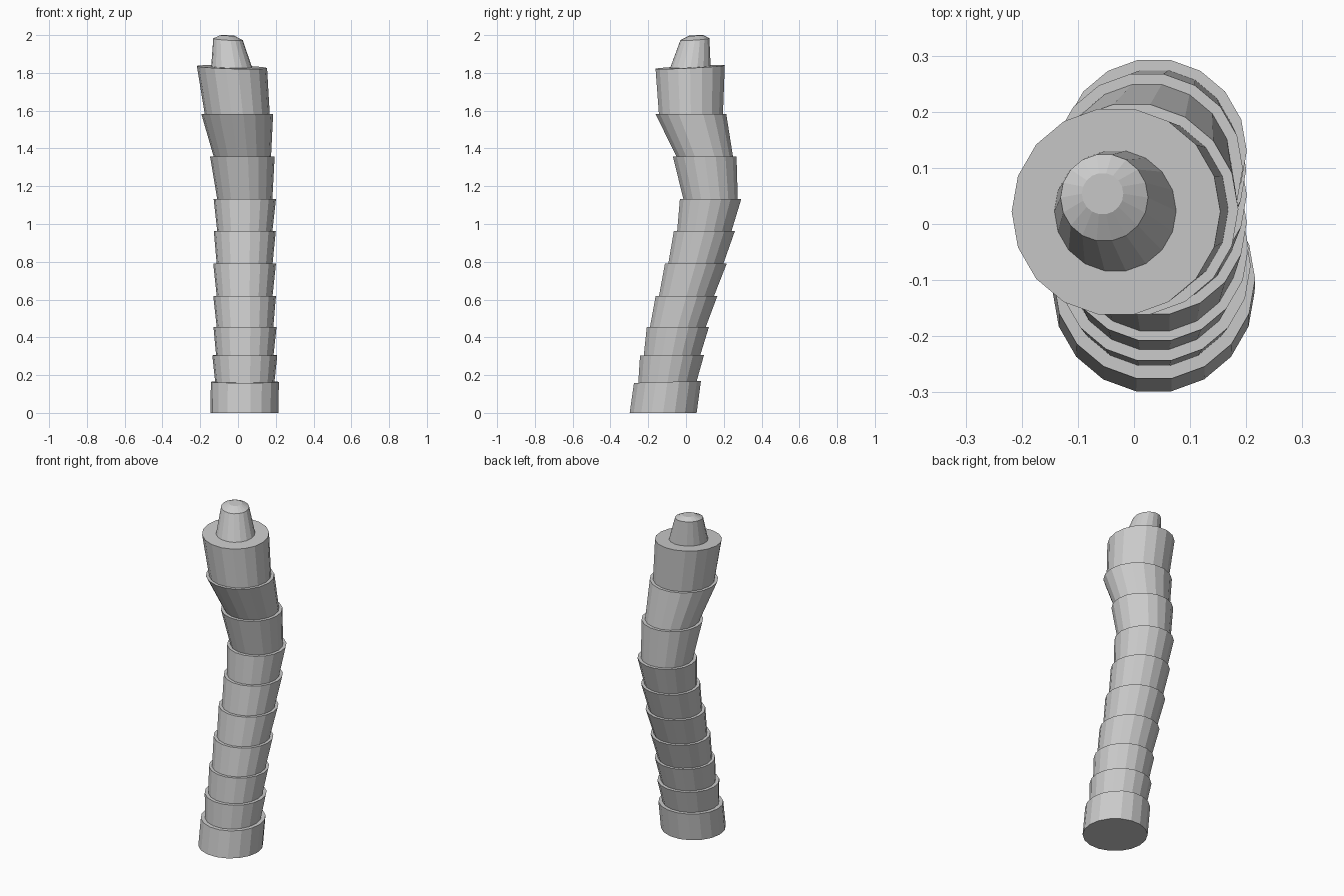
import bpy, bmesh, math

if "Cube" in bpy.data.objects:
    bpy.data.objects.remove(bpy.data.objects["Cube"])

SIDES = 18


def loft(name, rings):
    """Skin closed rings given as (x, y, z, radius, x slope, y slope)."""
    bm = bmesh.new()
    loops = []
    for cx, cy, cz, r, sx, sy in rings:
        loop = []
        for i in range(SIDES):
            a = 2 * math.pi * i / SIDES
            dx, dy = r * math.cos(a), r * math.sin(a)
            loop.append(bm.verts.new((cx + dx, cy + dy, cz + sx * dx + sy * dy)))
        loops.append(loop)
    for low, high in zip(loops, loops[1:]):
        for i in range(SIDES):
            j = (i + 1) % SIDES
            bm.faces.new((low[i], low[j], high[j], high[i]))
    bm.faces.new(loops[0][::-1])
    bm.faces.new(loops[-1])
    bmesh.ops.recalc_face_normals(bm, faces=bm.faces)
    mesh = bpy.data.meshes.new(name)
    bm.to_mesh(mesh)
    bm.free()
    obj = bpy.data.objects.new(name, mesh)
    bpy.context.collection.objects.link(obj)
    return obj


# Trunk joints: x, y, z, lip radius, inset radius of the next segment, y slope
joints = [
    (0.036, -0.098, 0.164, 0.180, 0.157, 0.03),
    (0.036, -0.074, 0.305, 0.172, 0.152, 0.01),
    (0.037, -0.043, 0.455, 0.167, 0.150, 0.0),
    (0.035, 0.003, 0.620, 0.166, 0.148, 0.0),
    (0.035, 0.052, 0.790, 0.166, 0.148, 0.0),
    (0.036, 0.097, 0.962, 0.164, 0.146, 0.0),
    (0.036, 0.130, 1.132, 0.165, 0.146, 0.0),
    (0.023, 0.099, 1.357, 0.171, 0.152, 0.0),
    (-0.004, 0.026, 1.582, 0.190, 0.172, 0.0),
]
rings = [(0.035, -0.121, 0.0, 0.18, 0, 0)]
for x, y, z, lip, inset, slope in joints:
    rings.append((x, y, z, lip, 0, slope))
    rings.append((x, y, z, inset, 0, slope))
rings.append((-0.032, 0.022, 1.831, 0.186, -0.03, 0.05))
loft("trunk", rings)

# Tapered tip with a bevelled top
loft("trunk_tip", [
    (-0.033, 0.023, 1.829, 0.109, -0.03, 0.05),
    (-0.053, 0.047, 1.978, 0.078, -0.06, 0.07),
    (-0.056, 0.054, 1.998, 0.037, -0.04, 0.04),
])
